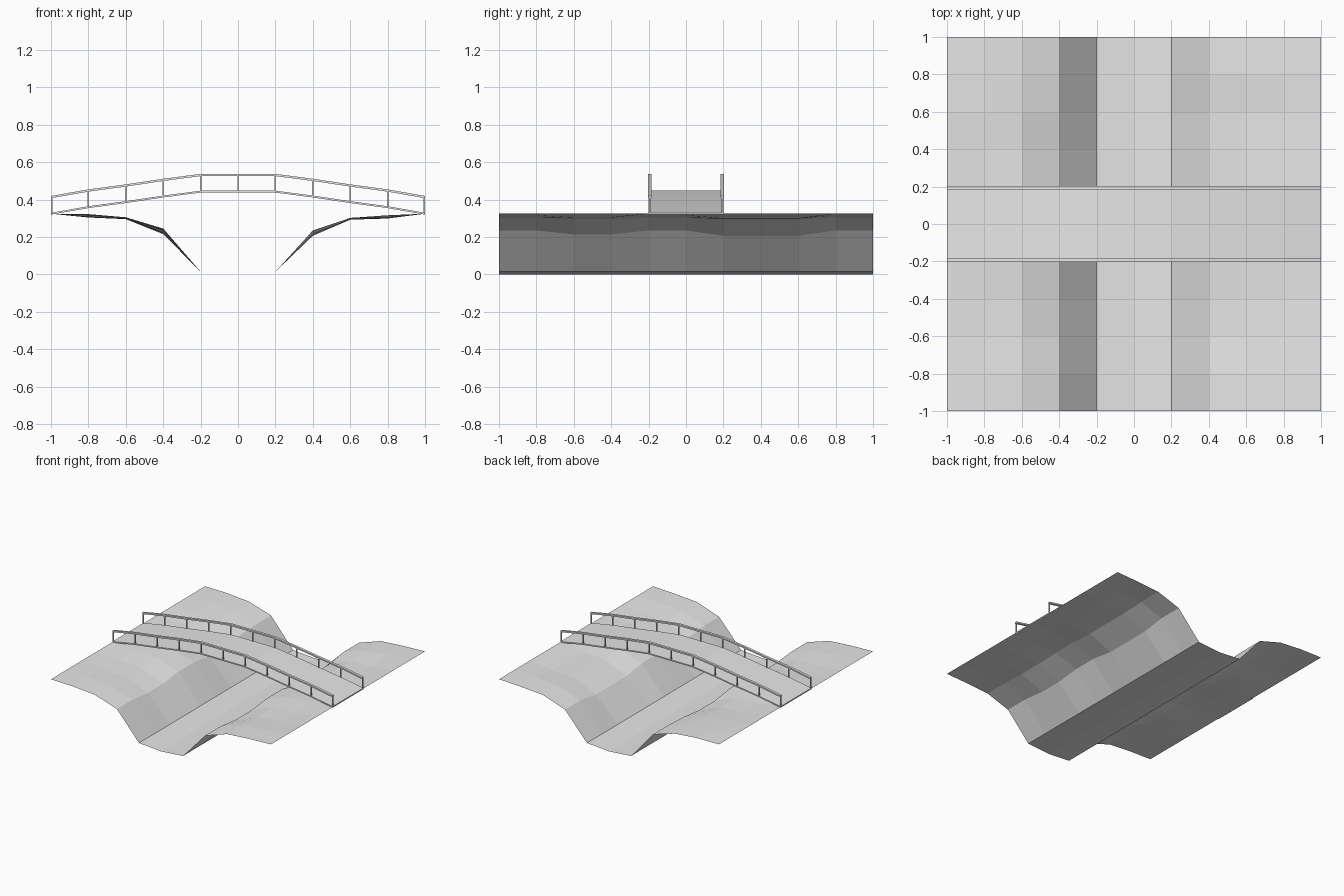
import bpy

cube = bpy.data.objects.get("Cube")
if cube:
    bpy.data.objects.remove(cube, do_unlink=True)

grey = bpy.data.materials.new("light_grey")
grey.use_nodes = True
grey.diffuse_color = (0.8, 0.8, 0.8, 1)
grey.node_tree.nodes["Principled BSDF"].inputs["Base Color"].default_value = (0.8, 0.8, 0.8, 1)

STEPS = [i / 5 - 1 for i in range(11)]


def add_mesh(name, verts, faces):
    mesh = bpy.data.meshes.new(name)
    mesh.from_pydata(verts, [], faces)
    mesh.materials.append(grey)
    obj = bpy.data.objects.new(name, mesh)
    bpy.context.collection.objects.link(obj)
    return obj


def sheet(name, xs, height):
    """Open grid along y, with height(column, row) giving z."""
    n = len(STEPS)
    verts = [(x, y, height(i, j)) for i, x in enumerate(xs) for j, y in enumerate(STEPS)]
    faces = [(i * n + j, (i + 1) * n + j, (i + 1) * n + j + 1, i * n + j + 1)
             for i in range(len(xs) - 1) for j in range(n - 1)]
    return add_mesh(name, verts, faces)


def ribbon(name, path, y0, y1, thick):
    """Closed bar swept along x; path holds (x, top z)."""
    verts, faces = [], []
    for x, z in path:
        verts += [(x, y0, z - thick), (x, y1, z - thick), (x, y1, z), (x, y0, z)]
    for i in range(len(path) - 1):
        a, b = i * 4, i * 4 + 4
        faces += [(a + k, b + k, b + (k + 1) % 4, a + (k + 1) % 4) for k in range(4)]
    last = len(verts) - 4
    faces += [(0, 1, 2, 3), (last + 3, last + 2, last + 1, last)]
    return add_mesh(name, verts, [f[::-1] for f in faces])


# Banks: mean column heights from the outer edge to the water, gently uneven
MEAN = [0.325, 0.312, 0.300, 0.228, 0.015]
SWING = [0, 0.009, 0.005, 0.015, 0]
WAVE_RIGHT = [.5, .5, -.9, -.9, .5, .5, -1.4, -1.4, -1.4, .5, .5]
WAVE_LEFT = [.8, .8, -.5, -.5, 1, 1, -.8, -.8, .6, 1.2, 1.2]
XS = STEPS[:5]

sheet("left_bank", [-x for x in XS][::-1],
      lambda i, j: MEAN[4 - i] + SWING[4 - i] * WAVE_RIGHT[j])
sheet("right_bank", XS, lambda i, j: MEAN[i] + SWING[i] * WAVE_LEFT[j])

# Riverbed, shallow in section
sheet("riverbed", [-0.2, 0, 0.2], lambda i, j: 0.0 if i == 1 else 0.015)

# Arched deck
half = [0.33, 0.365, 0.392, 0.422, 0.448, 0.448]
arch = list(zip(STEPS, half + half[-2::-1]))
ribbon("bridge_deck", arch, -0.2, 0.2, 0.01)

# Handrails and posts on both sides
RISE = 0.09
for side, s in (("front", -1), ("back", 1)):
    y0, y1 = sorted((s * 0.184, s * 0.204))
    ribbon(side + "_handrail", [(x, z + RISE) for x, z in arch], y0, y1, 0.012)
    yc = s * 0.194
    for k, (x, z) in enumerate(arch):
        xc = max(-0.996, min(0.996, x))
        ribbon(f"{side}_post_{k + 1}", [(xc - 0.004, z + RISE - 0.008), (xc + 0.004, z + RISE - 0.008)],
               yc - 0.004, yc + 0.004, RISE - 0.008)
